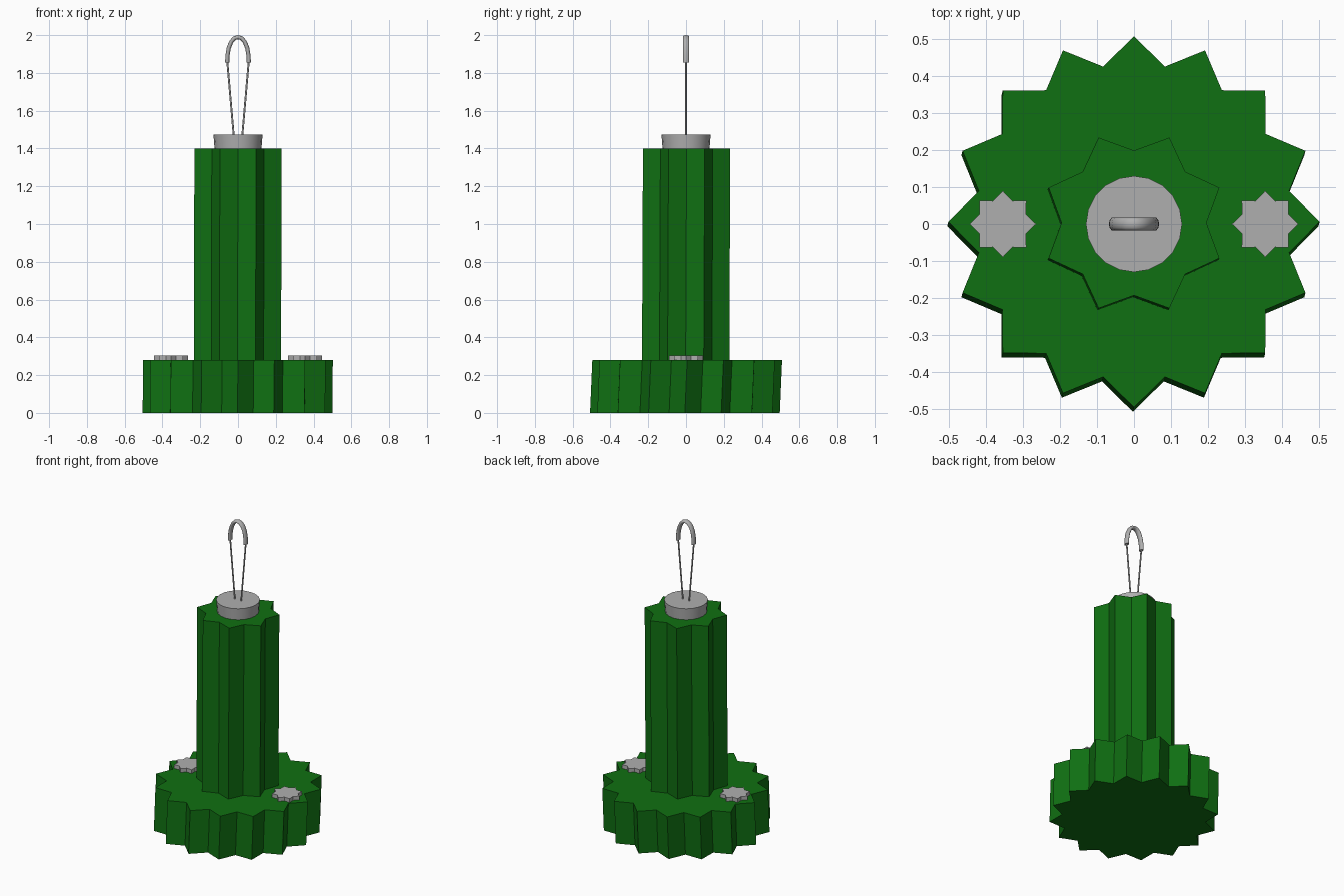
import bpy, bmesh
from math import sin, cos, pi
from mathutils import Vector

cube = bpy.data.objects.get("Cube")
if cube:
    bpy.data.objects.remove(cube, do_unlink=True)


def material(name, rgb):
    m = bpy.data.materials.new(name)
    m.use_nodes = True
    m.diffuse_color = (*rgb, 1)
    bsdf = next(n for n in m.node_tree.nodes if n.type == 'BSDF_PRINCIPLED')
    bsdf.inputs["Base Color"].default_value = (*rgb, 1)
    return m


GREEN = material("deep green", (0.005, 0.16, 0.006))
GREY = material("metal grey", (0.43, 0.43, 0.43))


def loft(name, rings, mat, smooth=False, location=(0, 0, 0)):
    """Skin a list of equal-length point rings and cap both ends."""
    bm = bmesh.new()
    loops = [[bm.verts.new(p) for p in ring] for ring in rings]
    n = len(loops[0])
    for a, b in zip(loops, loops[1:]):
        for i in range(n):
            j = (i + 1) % n
            bm.faces.new((a[i], a[j], b[j], b[i])).smooth = smooth
    bm.faces.new(loops[0])
    bm.faces.new(loops[-1])
    bmesh.ops.recalc_face_normals(bm, faces=bm.faces)
    mesh = bpy.data.meshes.new(name)
    bm.to_mesh(mesh)
    bm.free()
    mesh.materials.append(mat)
    ob = bpy.data.objects.new(name, mesh)
    ob.location = location
    bpy.context.collection.objects.link(ob)
    return ob


def star(points, outer, inner, z, turn=0.0, cx=0.0, cy=0.0):
    """Ring of alternating tips and notches."""
    ring = []
    for i in range(points * 2):
        r = inner if i % 2 else outer
        a = turn + i * pi / points
        ring.append((cx + r * cos(a), cy + r * sin(a), z))
    return ring


def sweep(name, path, radial, depth, mat, sides=10):
    """Elliptical tube along a path of (x, z) points."""
    pts = [Vector((x, 0, z)) for x, z in path]
    rings = []
    for i, p in enumerate(pts):
        t = (pts[min(i + 1, len(pts) - 1)] - pts[max(i - 1, 0)]).normalized()
        normal = Vector((t.z, 0, -t.x))
        rings.append([p + normal * radial * cos(k * 2 * pi / sides)
                      + Vector((0, depth * sin(k * 2 * pi / sides), 0))
                      for k in range(sides)])
    return loft(name, rings, mat, smooth=True)


# Toothed base, leaning very slightly
loft("base", [star(16, 0.502, 0.428, 0.0, 0, -0.003, -0.006),
              star(16, 0.502, 0.428, 0.28, 0, 0.0, 0.006)], GREEN)

# Fluted column
loft("column", [star(8, 0.25, 0.196, 0.275, pi / 8, -0.003, -0.002),
                star(8, 0.25, 0.196, 1.40, pi / 8, 0.0, 0.003)], GREEN)

# Round cap, slightly wider at the top
loft("cap", [star(10, 0.124, 0.124, 1.395), star(10, 0.130, 0.130, 1.475)],
     GREY, smooth=True)

# Star studs on the base
for side, x in (("left", 0.355), ("right", -0.355)):
    loft(side + "_stud", [star(8, 0.09, 0.068, 0.275), star(8, 0.09, 0.068, 0.305)],
         GREY, location=(x, 0, 0))

# Hanging loop: two thin wires and a thicker arch
for side, s in (("left", 1), ("right", -1)):
    sweep(side + "_wire", [(s * 0.022, 1.46), (s * 0.058, 1.875)], 0.005, 0.0045, GREY, 8)

half_arch = [(0.057, 1.855), (0.056, 1.89), (0.049, 1.932), (0.035, 1.966), (0.018, 1.984)]
arch = [(-x, z) for x, z in half_arch] + [(0, 1.989)] + half_arch[::-1]
sweep("loop_arch", arch, 0.011, 0.018, GREY)
